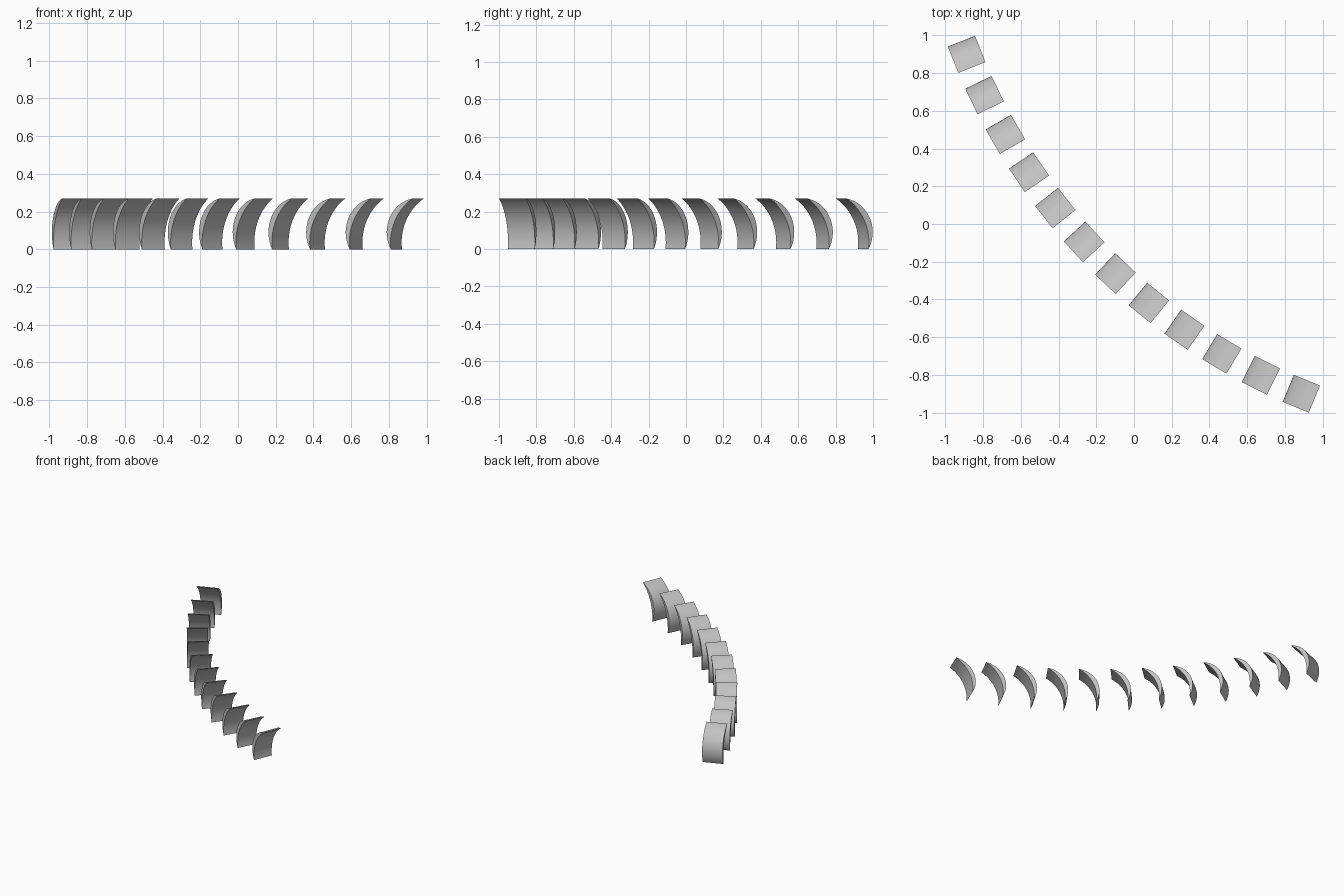
import bpy
import bmesh
from math import radians, sin, cos, asin, atan2, sqrt
from mathutils import Matrix, Vector

cube = bpy.data.objects.get("Cube")
if cube:
    bpy.data.objects.remove(cube)

COUNT = 12          # vanes in the row
WIDTH = 0.155       # vane width across the row
DEPTH = 0.15        # vane length along the row
HALF_CHORD, SAGITTA = 1.264, 0.257
AXIS = radians(44.6)
FOOT, TIP = Vector((0.024, 0)), Vector((DEPTH, 0.27))

grey = bpy.data.materials.new("light grey")
grey.use_nodes = True
colour = (0.55, 0.55, 0.55, 1)
grey.diffuse_color = colour
grey.node_tree.nodes["Principled BSDF"].inputs["Base Color"].default_value = colour


def arc(bulge, steps=18):
    """Points from the foot to the tip on an arc bowed backwards by bulge."""
    chord = TIP - FOOT
    half = chord.length / 2
    radius = (half * half + bulge * bulge) / (2 * bulge)
    normal = Vector((chord.y, -chord.x)).normalized()
    centre = (FOOT + TIP) / 2 + normal * (radius - bulge)
    sweep = asin(half / radius)
    middle = atan2(-normal.y, -normal.x)
    return [centre + radius * Vector((cos(middle + sweep * (1 - 2 * i / steps)),
                                      sin(middle + sweep * (1 - 2 * i / steps))))
            for i in range(steps + 1)]


# Crescent vane: convex back and flatter hollow front meet in sharp edges
back, hollow = arc(0.077), arc(0.043)
outline = back + hollow[-2:0:-1]
bm = bmesh.new()
face = bm.faces.new([bm.verts.new((-WIDTH / 2, p.x - DEPTH / 2, p.y)) for p in outline])
side = bmesh.ops.extrude_face_region(bm, geom=[face])
moved = [v for v in side["geom"] if isinstance(v, bmesh.types.BMVert)]
bmesh.ops.translate(bm, verts=moved, vec=(WIDTH, 0, 0))
bmesh.ops.recalc_face_normals(bm, faces=bm.faces)
mesh = bpy.data.meshes.new("curved_vane")
bm.to_mesh(mesh)
bm.free()
mesh.materials.append(grey)

# Row of vanes on a circular arc
radius = (HALF_CHORD ** 2 + SAGITTA ** 2) / (2 * SAGITTA)
spread = asin(HALF_CHORD / radius)
centre = (radius - SAGITTA) * Vector((cos(AXIS), sin(AXIS), 0))
for i in range(COUNT):
    angle = AXIS + spread * (2 * i / (COUNT - 1) - 1)
    inward = Vector((cos(angle), sin(angle), 0))
    along = Vector((sin(angle), -cos(angle), 0))
    vane = bpy.data.objects.new(f"curved_vane_{i + 1}", mesh)
    bpy.context.collection.objects.link(vane)
    turn = Matrix((inward, along, Vector((0, 0, 1)))).transposed().to_4x4()
    # Local y runs along the row, so x is flipped to keep the frame right-handed
    vane.matrix_world = (Matrix.Translation(centre - radius * inward) @ turn
                         @ Matrix.Scale(-1, 4, (1, 0, 0)))
    if i == 0:
        bpy.ops.object.select_all(action="DESELECT")
        vane.select_set(True)
        bpy.context.view_layer.objects.active = vane
        bpy.ops.object.shade_smooth_by_angle(angle=radians(30))
